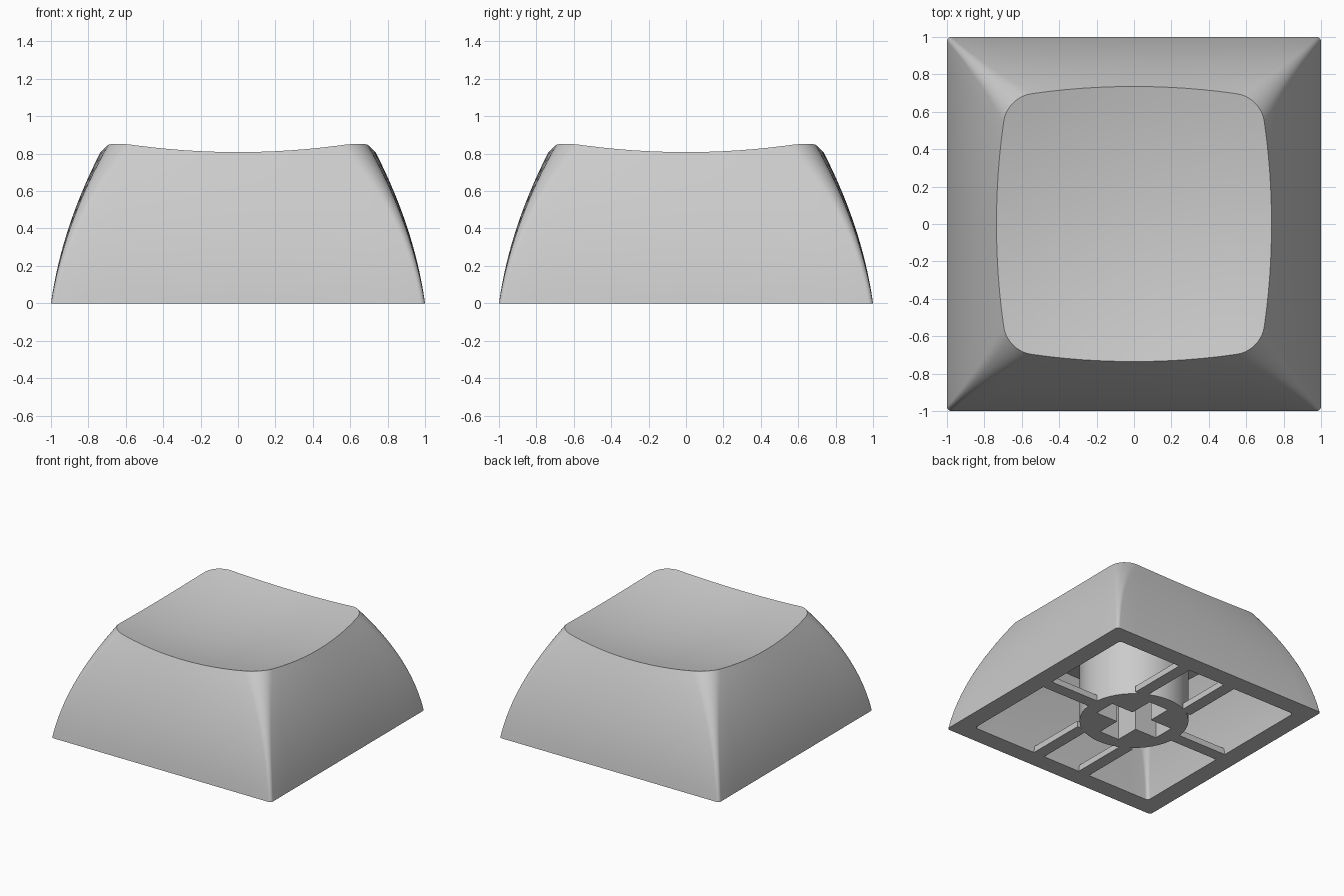
import bpy, bmesh, math

cube = bpy.data.objects.get("Cube")
if cube:
    bpy.data.objects.remove(cube, do_unlink=True)

grey = bpy.data.materials.new("light_grey_plastic")
grey.use_nodes = True
COLOUR = (0.6, 0.6, 0.6, 1)
grey.diffuse_color = COLOUR
grey.node_tree.nodes["Principled BSDF"].inputs["Base Color"].default_value = COLOUR


def finish(bm, name, smooth=True):
    bmesh.ops.recalc_face_normals(bm, faces=bm.faces)
    mesh = bpy.data.meshes.new(name)
    bm.to_mesh(mesh)
    bm.free()
    mesh.materials.append(grey)
    ob = bpy.data.objects.new(name, mesh)
    bpy.context.collection.objects.link(ob)
    if smooth:
        bpy.ops.object.select_all(action='DESELECT')
        ob.select_set(True)
        bpy.context.view_layer.objects.active = ob
        bpy.ops.object.shade_smooth_by_angle(angle=math.radians(30))
    return ob


def dish(x, y):
    """Height of the scooped top."""
    return 0.727 + 0.15 * (x * x + y * y)


def half_width(z):
    """Side wall profile, steep at the foot and leaning in above."""
    return 1 - 0.16 * z - 0.235 * z * z


def section(half, radius, bulge, arc=8, edge=12):
    """Rounded square with slightly bowed sides."""
    pts = []
    flat = half - radius
    for k in range(4):
        c, s = round(math.cos(k * math.pi / 2)), round(math.sin(k * math.pi / 2))
        side = [(half + bulge * (1 - u * u), flat * u)
                for u in (-1 + 2 * i / edge for i in range(edge))]
        corner = [(flat + radius * math.cos(a), flat + radius * math.sin(a))
                  for a in (math.pi / 2 * i / arc for i in range(arc))]
        pts += [(x * c - y * s, x * s + y * c) for x, y in side + corner]
    return pts


def wall_ring(bm, t, inset, drop):
    """Ring of the wall at fraction t of the way up to the dish."""
    count = len(section(1, 0.1, 0))
    heights = [t * 0.8] * count
    for _ in range(4):
        pts = [section(half_width(z) - inset, 0.025 + 0.13 * t * t, 0.018 * t)[i]
               for i, z in enumerate(heights)]
        heights = [t * (dish(x, y) - drop) for x, y in pts]
    return [bm.verts.new((x, y, z)) for (x, y), z in zip(pts, heights)]


def join(bm, a, b):
    for i in range(len(a)):
        j = (i + 1) % len(a)
        bm.faces.new((a[i], a[j], b[j], b[i]))


def skin(bm, inset, drop, steps=14, caps=8):
    """Wall and top surface; returns the open ring at the foot."""
    rings = [wall_ring(bm, i / steps, inset, drop) for i in range(steps + 1)]
    rim = rings[-1]
    for i in range(1, caps):
        f = 1 - i / caps
        rings.append([bm.verts.new((v.co.x * f, v.co.y * f,
                                    dish(v.co.x * f, v.co.y * f) - drop)) for v in rim])
    for a, b in zip(rings, rings[1:]):
        join(bm, a, b)
    centre = bm.verts.new((0, 0, dish(0, 0) - drop))
    last = rings[-1]
    for i in range(len(last)):
        bm.faces.new((last[i], last[(i + 1) % len(last)], centre))
    return rings[0]


# Hollow cap: outer skin, inner cavity and the flat rim between them
bm = bmesh.new()
join(bm, skin(bm, 0, 0), skin(bm, 0.15, 0.13))
finish(bm, "cap_shell")


def box(name, x0, x1, y0, y1, z0, z1):
    bm = bmesh.new()
    bmesh.ops.create_cube(bm, size=1)
    for v in bm.verts:
        v.co = (x1 if v.co.x > 0 else x0, y1 if v.co.y > 0 else y0,
                z1 if v.co.z > 0 else z0)
    return finish(bm, name, smooth=False)


# Round mounting stem with a cross-shaped socket
bm = bmesh.new()
bmesh.ops.create_cone(bm, cap_ends=True, segments=48, radius1=0.41, radius2=0.41, depth=0.66)
bmesh.ops.translate(bm, verts=bm.verts, vec=(0, 0, 0.33))
stem = finish(bm, "stem")
ARM, SLOT = 0.29, 0.09
for name, w, d in (("socket_cutter_x", ARM, SLOT), ("socket_cutter_y", SLOT, ARM)):
    cutter = box(name, -w, w, -d, d, -0.1, 0.5)
    cutter.hide_render = True
    cutter.hide_set(True)
    cutter.display_type = 'WIRE'
    cut = stem.modifiers.new(name, 'BOOLEAN')
    cut.operation = 'DIFFERENCE'
    cut.solver = 'EXACT'
    cut.object = cutter

# Shallow ribs from the stem to the walls: one each side, two front and back
RIB = 0.05
for side, label in ((1, "left"), (-1, "right")):
    a, b = sorted((side * 0.39, side * 0.87))
    box("rib_" + label, a, b, -RIB, RIB, 0, RIB)
for side, label in ((1, "back"), (-1, "front")):
    a, b = sorted((side * 0.34, side * 0.87))
    for x in (-0.22, 0.22):
        box("rib_" + label, x - RIB, x + RIB, a, b, 0, RIB)
